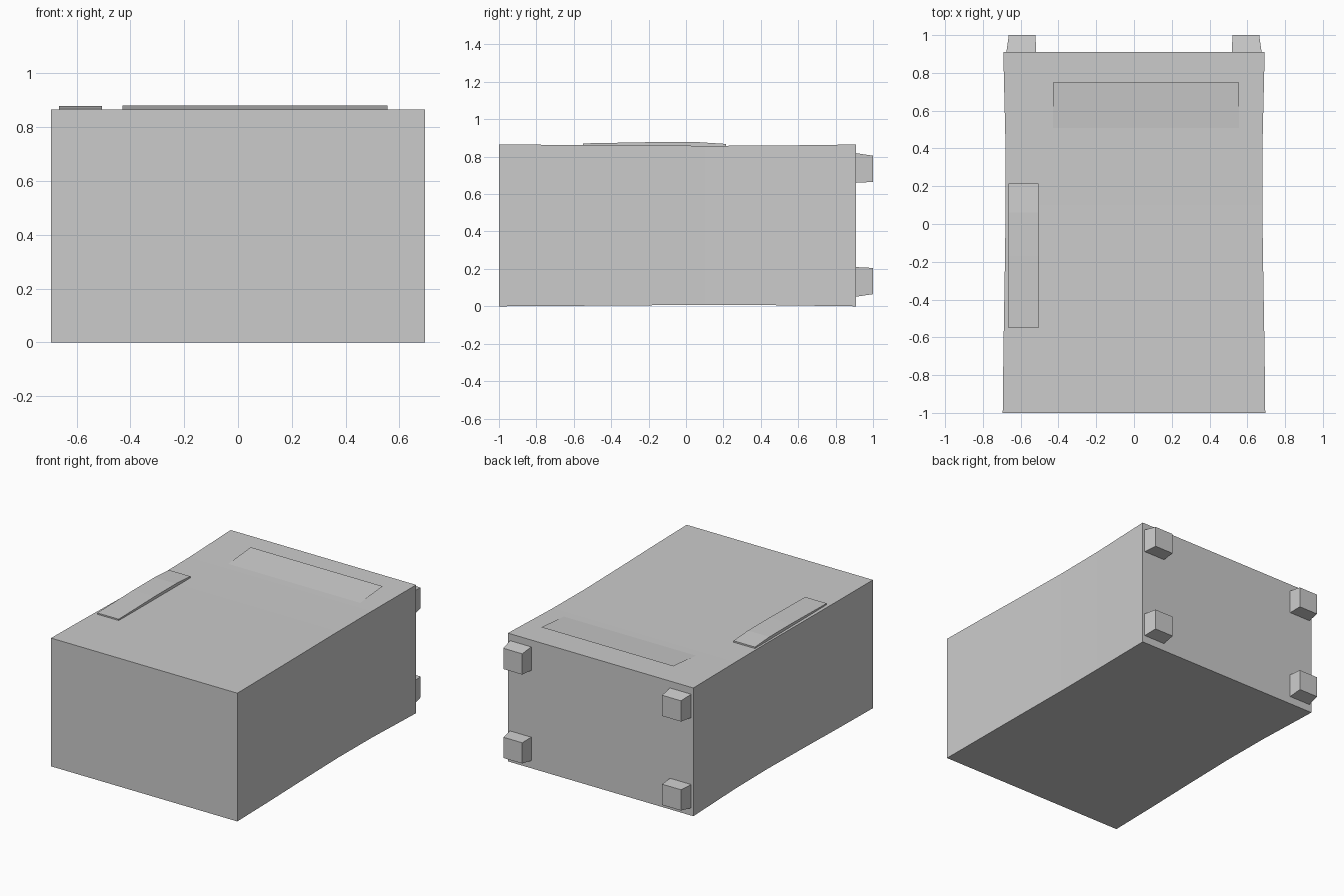
import bpy, bmesh

if "Cube" in bpy.data.objects:
    bpy.data.objects.remove(bpy.data.objects["Cube"])


def make_object(name, verts, faces):
    mesh = bpy.data.meshes.new(name)
    bm = bmesh.new()
    vs = [bm.verts.new(v) for v in verts]
    for f in faces:
        bm.faces.new([vs[i] for i in f])
    bmesh.ops.recalc_face_normals(bm, faces=bm.faces[:])
    bm.to_mesh(mesh)
    bm.free()
    obj = bpy.data.objects.new(name, mesh)
    bpy.context.collection.objects.link(obj)
    return obj


def loft(name, sections):
    """Closed box loft along y; each section is (y, x0, x1, z0, z1)."""
    verts, faces = [], []
    for y, x0, x1, z0, z1 in sections:
        verts += [(x0, y, z0), (x1, y, z0), (x1, y, z1), (x0, y, z1)]
    for s in range(len(sections) - 1):
        for i in range(4):
            j = (i + 1) % 4
            faces.append((4 * s + i, 4 * s + j, 4 * s + 4 + j, 4 * s + 4 + i))
    n = 4 * (len(sections) - 1)
    faces += [(0, 1, 2, 3), (n, n + 1, n + 2, n + 3)]
    return make_object(name, verts, faces)


# Cabinet lying on its side, very slightly waisted: y, half width, inset in z
waist = [(-1, .695, 0), (-.65, .691, .002), (-.3, .685, .005),
         (.1, .679, .007), (.45, .681, .006), (.91, .692, 0)]
loft("cabinet", [(y, -w, w, d, .865 - d) for y, w, d in waist])

# Narrow control strip with three shallow facets
strip = [(-.55, .871), (-.17, .878), (.06, .878), (.215, .868)]
loft("control_strip", [(y, -.665, -.505, .85, z) for y, z in strip])

# Thin flap rising out of the surface towards the back
make_object("raised_flap",
            [(-.43, .5, .859), (.555, .5, .859), (.555, .75, .88), (-.43, .75, .88)],
            [(0, 1, 2, 3)])

# Four tapered feet on the back end
for side, label in ((-1, "left"), (1, "right")):
    for level, base, tip in (("lower", (.05, .21), (.065, .205)),
                             ("upper", (.66, .82), (.665, .805))):
        loft(f"foot_{level}_{label}",
             [(.90, side * .517, side * .677, *base),
              (1.0, side * .522, side * .663, *tip)])
